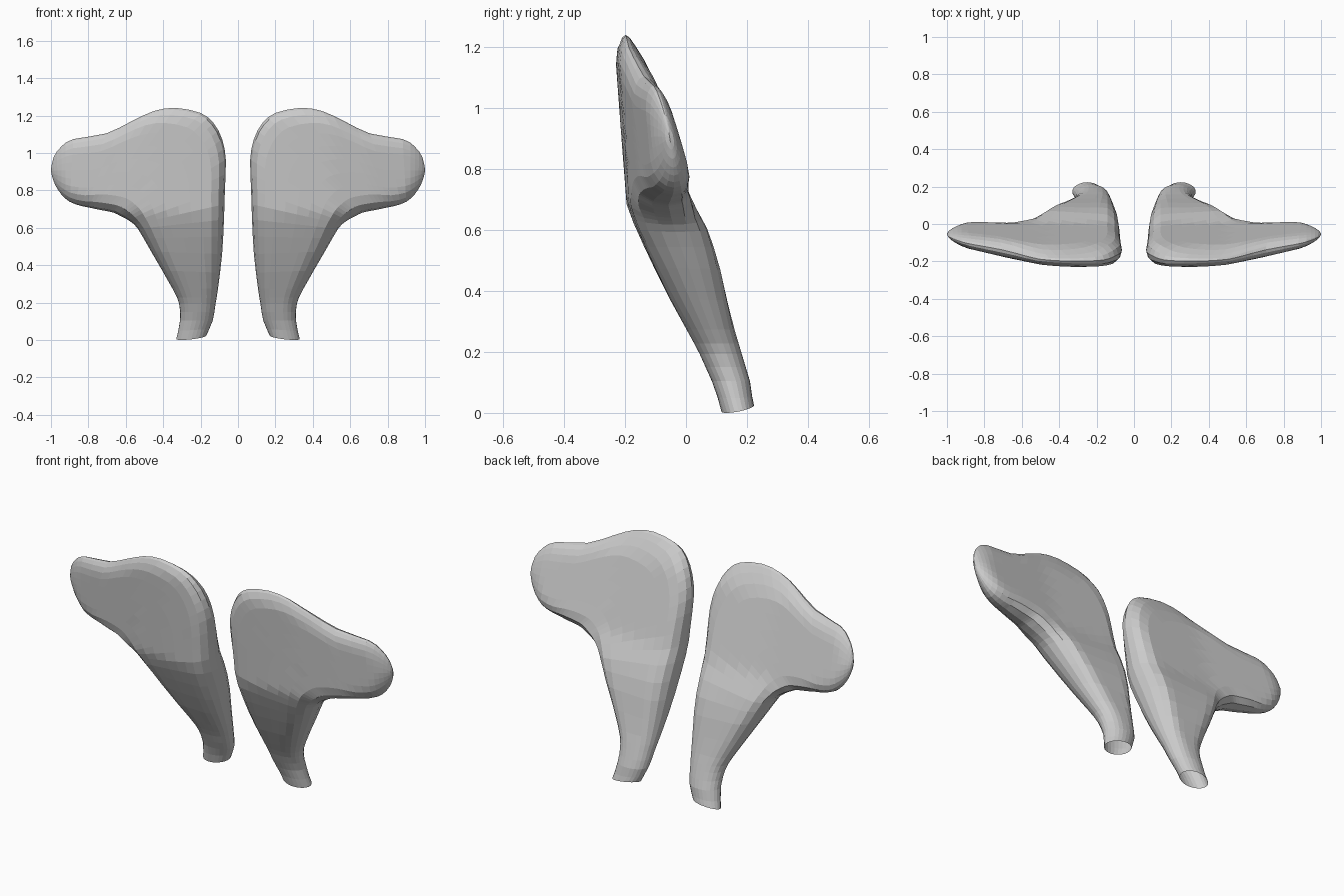
import bpy, bmesh, math
from mathutils import Vector
from mathutils.geometry import intersect_point_line

if "Cube" in bpy.data.objects:
    bpy.data.objects.remove(bpy.data.objects["Cube"])

# Paired outline points (inner x, z, outer x, z) running up the stem and out along the lobe
PAIRS = [(.17, .02, .33, 0), (.135, .1, .31, .1), (.12, .19, .315, .19),
         (.107, .27, .35, .27), (.085, .455, .465, .47), (.075, .64, .535, .59),
         (.07, .80, .57, .625), (.065, .96, .60, .645), (.085, 1.07, .63, .66),
         (.13, 1.155, .66, .675), (.20, 1.21, .69, .683), (.335, 1.237, .73, .69),
         (.45, 1.22, .765, .697), (.57, 1.165, .80, .705), (.705, 1.10, .84, .713),
         (.88, 1.07, .90, .735), (.945, 1.03, .945, .775), (.985, .975, .98, .83),
         (1, .91, .998, .885)]
# Depth profiles by height, and their sideways change along the lobe
FRONT = [(0, .12), (.1, .085), (.2, .04), (.4, -.07), (.6, -.165), (.68, -.195),
         (.9, -.212), (1.17, -.232), (1.24, -.225)]
BACK = [(0, .225), (.1, .21), (.2, .18), (.3, .15), (.4, .127), (.5, .105), (.6, .07),
        (.72, .005), (.8, -.02), (1.1, -.11), (1.2, -.16), (1.24, -.175)]
FRONT_SHIFT = [(.3, 0), (.5, .01), (.7, .045), (.9, .09), (1, .125)]
BACK_SHIFT = [(.5, 0), (.7, .015), (.9, .03), (1, .03)]
ROUND = .08      # edge rounding distance
ACROSS = 12      # faces across each side


def lerp_table(table, t):
    if t <= table[0][0]:
        return table[0][1]
    for (a, va), (b, vb) in zip(table, table[1:]):
        if t <= b:
            return va + (vb - va) * (t - a) / (b - a)
    return table[-1][1]


def smooth_rows(rows):
    """Insert one curved in-between row in each span."""
    out = []
    for i in range(len(rows) - 1):
        p0, p1 = rows[max(i - 1, 0)], rows[i]
        p2, p3 = rows[i + 1], rows[min(i + 2, len(rows) - 1)]
        out.append(p1)
        out.append(tuple((9 * (b + c) - a - d) / 16 for a, b, c, d in zip(p0, p1, p2, p3)))
    return out + [rows[-1]]


rows = smooth_rows(PAIRS)
outline = [Vector((r[0], r[1], 0)) for r in rows] + \
          [Vector((r[2], r[3], 0)) for r in reversed(rows)]


def edge_distance(p):
    best = 9
    for a, b in zip(outline, outline[1:]):
        q, t = intersect_point_line(p, a, b)
        q = a if t < 0 else b if t > 1 else q
        best = min(best, (p - q).length)
    return best


def surface_point(p, side):
    """Point on the front (-1) or back (1) skin, rounded towards the outline."""
    x, z = p.x, p.y
    f = lerp_table(FRONT, z) + lerp_table(FRONT_SHIFT, x)
    b = lerp_table(BACK, z) + lerp_table(BACK_SHIFT, x)
    t = min(edge_distance(p) / ROUND, 1)
    return (x, (f + b) / 2 + side * (b - f) / 2 * math.sqrt(1 - (1 - t) ** 2), z)


# Loft closed loops along the paired rows
bm = bmesh.new()
loops = []
for k, (x0, z0, x1, z1) in enumerate(rows):
    a, b = Vector((x0, z0, 0)), Vector((x1, z1, 0))
    loop = []
    for j in range(2 * ACROSS):
        ang = math.pi * j / ACROSS
        p = a.lerp(b, (1 - math.cos(ang)) / 2)
        co = Vector(surface_point(p, -1 if j <= ACROSS else 1))
        if k == 0:                      # slanted open end of the stem
            co.z += .2 * (co.y - .17)
        loop.append(bm.verts.new(co))
    loops.append(loop)
n = 2 * ACROSS
for la, lb in zip(loops, loops[1:]):
    for j in range(n):
        bm.faces.new((la[j], la[(j + 1) % n], lb[(j + 1) % n], lb[j]))
bm.faces.new(loops[-1])                 # lobe tip
bmesh.ops.remove_doubles(bm, verts=bm.verts, dist=.002)
bmesh.ops.recalc_face_normals(bm, faces=bm.faces)
low = min(v.co.z for v in bm.verts)
bmesh.ops.translate(bm, verts=bm.verts, vec=(0, 0, -low))

grey = bpy.data.materials.new("light_grey")
grey.diffuse_color = (.6, .6, .6, 1)
grey.use_nodes = True
grey.node_tree.nodes["Principled BSDF"].inputs["Base Color"].default_value = grey.diffuse_color


def make_blade(name, source):
    mesh = bpy.data.meshes.new(name)
    source.to_mesh(mesh)
    mesh.materials.append(grey)
    bpy.context.collection.objects.link(bpy.data.objects.new(name, mesh))


# Right blade, then its mirror image
make_blade("right_blade", bm)
bmesh.ops.scale(bm, verts=bm.verts, vec=(-1, 1, 1))
bmesh.ops.reverse_faces(bm, faces=bm.faces)
make_blade("left_blade", bm)
bm.free()
